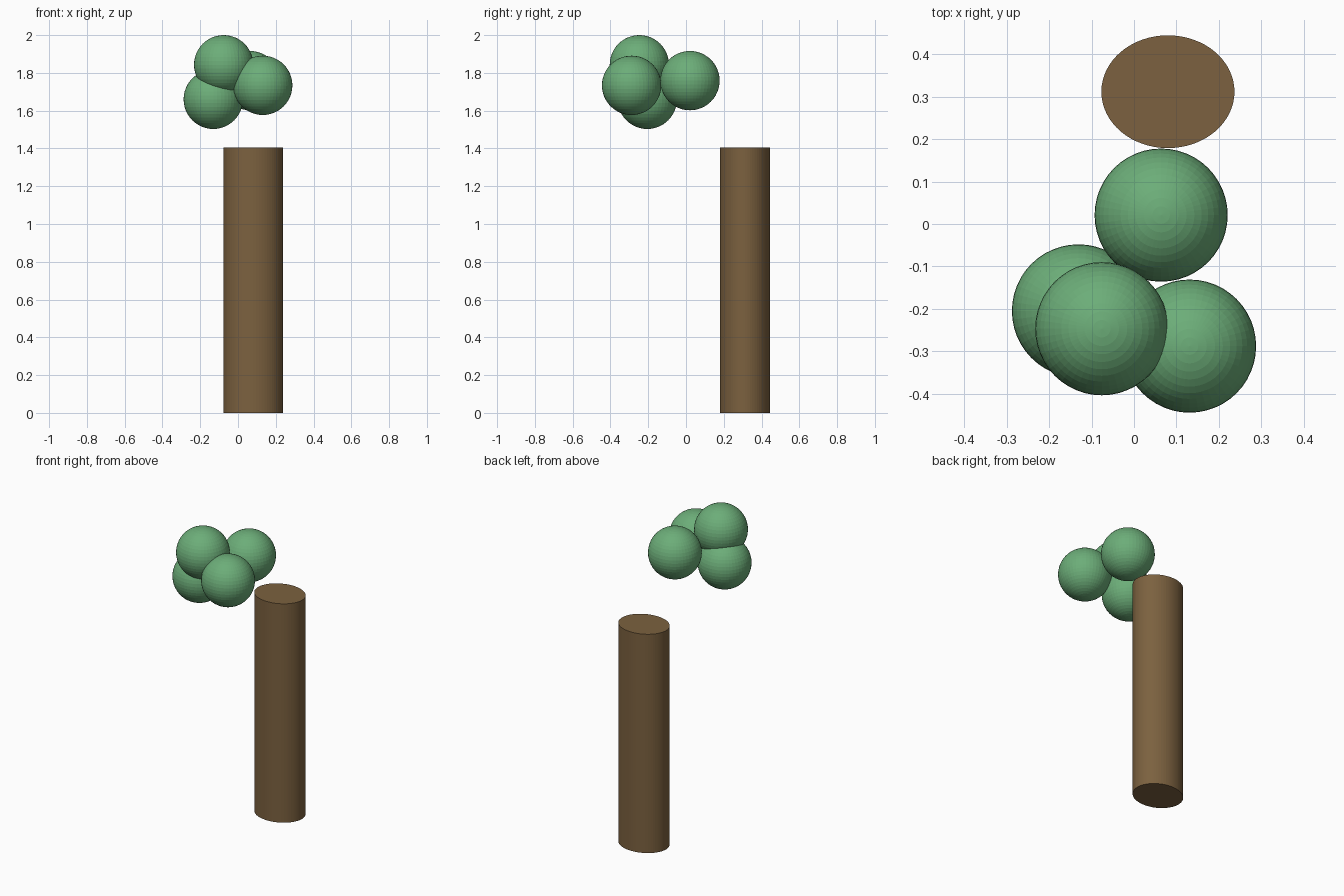
import bpy

if "Cube" in bpy.data.objects:
    bpy.data.objects.remove(bpy.data.objects["Cube"])


def material(name, color):
    m = bpy.data.materials.new(name)
    m.diffuse_color = color
    m.use_nodes = True
    m.node_tree.nodes["Principled BSDF"].inputs["Base Color"].default_value = m.diffuse_color
    return m


brown = material("bark_brown", (0.20, 0.12, 0.05, 1))
green = material("leaf_green", (0.15, 0.42, 0.19, 1))

# Oval trunk standing on the ground
HEIGHT = 1.406
bpy.ops.mesh.primitive_cylinder_add(vertices=64, radius=1, depth=1,
                                    location=(0.08, 0.312, HEIGHT / 2))
trunk = bpy.context.object
trunk.name = "trunk"
trunk.scale = (0.157, 0.133, HEIGHT)
bpy.ops.object.transform_apply(location=False, rotation=False, scale=True)
trunk.data.materials.append(brown)

# Cluster of finely faceted leaf balls
RADIUS = 0.157
balls = {
    "foliage_back": (0.064, 0.021, 1.759),
    "foliage_right": (0.131, -0.288, 1.734),
    "foliage_top": (-0.076, -0.247, 1.843),
    "foliage_left": (-0.131, -0.205, 1.660),
}
for name, centre in balls.items():
    bpy.ops.mesh.primitive_uv_sphere_add(segments=48, ring_count=24,
                                         radius=RADIUS, location=centre)
    ball = bpy.context.object
    ball.name = name
    ball.data.materials.append(green)
